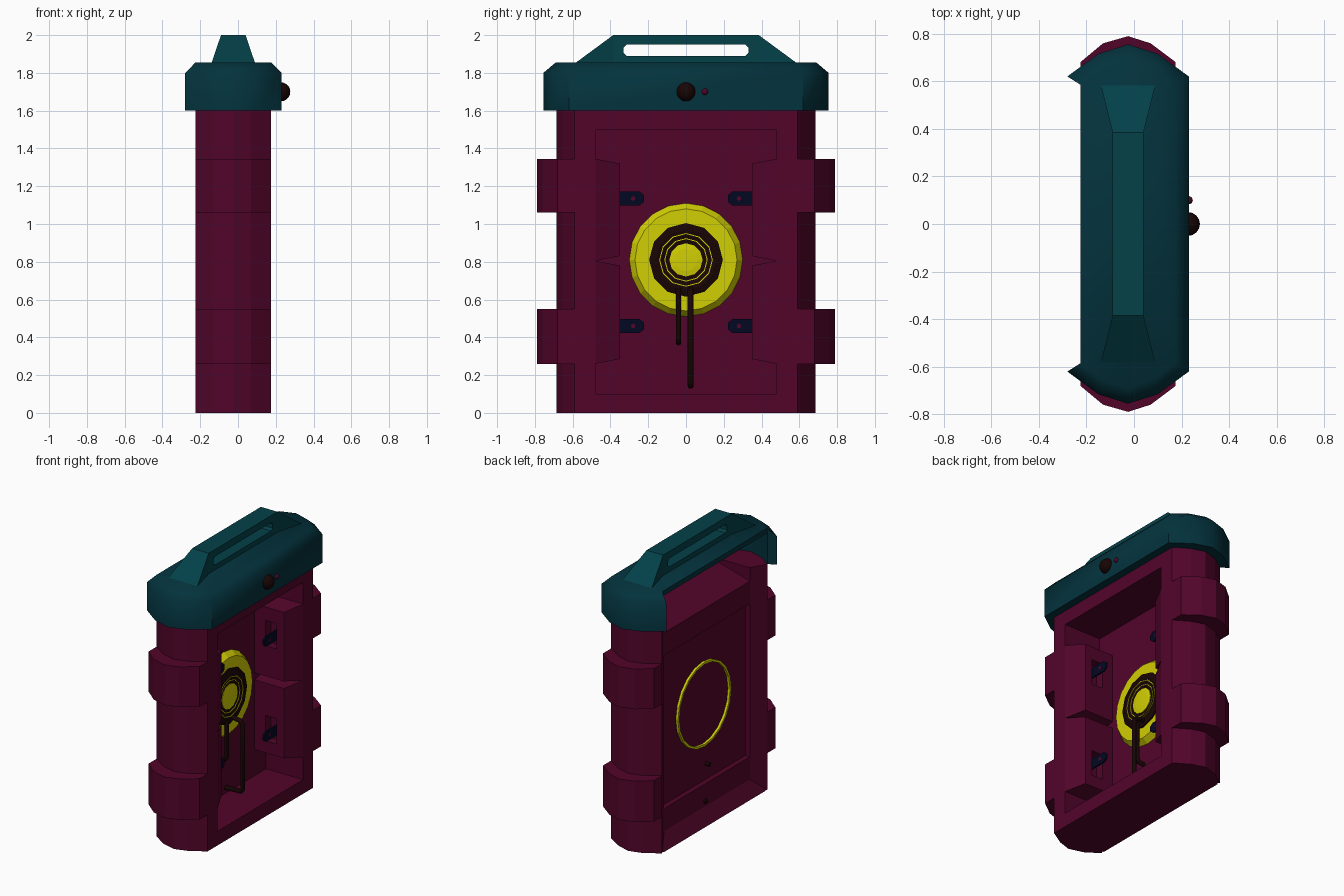
import bpy, bmesh, math
from mathutils import Vector, Matrix

if "Cube" in bpy.data.objects:
    bpy.data.objects.remove(bpy.data.objects["Cube"])


def material(name, r, g, b):
    m = bpy.data.materials.new(name)
    m.use_nodes = True
    m.diffuse_color = (r, g, b, 1)
    node = next(n for n in m.node_tree.nodes if n.type == 'BSDF_PRINCIPLED')
    node.inputs["Base Color"].default_value = (r, g, b, 1)
    node.inputs["Roughness"].default_value = 0.8
    return m


MAROON = material("maroon", .084, .0015, .023)
TEAL = material("dark teal", .001, .032, .046)
LIGHT_TEAL = material("handle teal", .001, .053, .066)
YELLOW = material("yellow", .64, .62, .001)
DARK = material("brown black", .009, .0015, .0012)
NAVY = material("navy", .001, .0025, .016)


def finish(name, bm, mat):
    bmesh.ops.recalc_face_normals(bm, faces=bm.faces[:])
    mesh = bpy.data.meshes.new(name)
    bm.to_mesh(mesh)
    bm.free()
    mesh.materials.append(mat)
    ob = bpy.data.objects.new(name, mesh)
    bpy.context.scene.collection.objects.link(ob)
    return ob


def hull(name, points, mat):
    bm = bmesh.new()
    verts = [bm.verts.new(p) for p in points]
    bmesh.ops.convex_hull(bm, input=verts)
    return finish(name, bm, mat)


def prism(name, outline, axis, low, high, mat):
    """Extrude a 2D outline along an axis; the outline uses the other two in order."""
    def place(p, t):
        c = list(p)
        c.insert(axis, t)
        return c
    bm = bmesh.new()
    face = bm.faces.new([bm.verts.new(place(p, low)) for p in outline])
    geo = bmesh.ops.extrude_face_region(bm, geom=[face])["geom"]
    shift = Vector(place((0, 0), high - low))
    bmesh.ops.translate(bm, vec=shift, verts=[g for g in geo if isinstance(g, bmesh.types.BMVert)])
    # The starting face stays in place when a lone face is extruded only if kept
    bmesh.ops.holes_fill(bm, edges=bm.edges[:], sides=0)
    return finish(name, bm, mat)


def box(name, xs, ys, zs, mat):
    return hull(name, [(x, y, z) for x in xs for y in ys for z in zs], mat)


def lathe(name, profile, sides, mat, z=.81):
    """Spin an (x, radius) profile about an axis parallel to x."""
    bm = bmesh.new()
    verts = [bm.verts.new((x, 0, r)) for x, r in profile]
    edges = [bm.edges.new(pair) for pair in zip(verts, verts[1:])]
    bmesh.ops.spin(bm, geom=verts + edges, cent=(0, 0, 0), axis=(1, 0, 0),
                   angle=math.tau, steps=sides)
    bmesh.ops.remove_doubles(bm, verts=bm.verts[:], dist=.0005)
    bmesh.ops.translate(bm, vec=(0, 0, z), verts=bm.verts[:])
    return finish(name, bm, mat)


def cut(ob, cutter):
    mod = ob.modifiers.new("cut", 'BOOLEAN')
    mod.operation, mod.object, mod.solver = 'DIFFERENCE', cutter, 'EXACT'
    bpy.context.view_layer.update()
    graph = bpy.context.evaluated_depsgraph_get()
    mesh = bpy.data.meshes.new_from_object(ob.evaluated_get(graph))
    ob.modifiers.clear()
    ob.data = mesh
    bpy.data.objects.remove(cutter)


def ball(name, location, radius, mat):
    bm = bmesh.new()
    bmesh.ops.create_uvsphere(bm, u_segments=16, v_segments=10, radius=radius,
                              matrix=Matrix.Translation(location))
    ob = finish(name, bm, mat)
    for p in ob.data.polygons:
        p.use_smooth = True


def wire(name, points, mat):
    curve = bpy.data.curves.new(name, 'CURVE')
    curve.dimensions = '3D'
    curve.bevel_depth, curve.bevel_resolution, curve.use_fill_caps = .016, 1, True
    line = curve.splines.new('POLY')
    line.points.add(len(points) - 1)
    for p, co in zip(line.points, points):
        p.co = (*co, 1)
    curve.materials.append(mat)
    ob = bpy.data.objects.new(name, curve)
    bpy.context.scene.collection.objects.link(ob)


FRONT, BACK, INNER = .175, -.225, -.165
arc = [(FRONT, .59), (.07, .655), (-.025, .685), (-.13, .655), (BACK, .59)]

# Rounded end columns with two thick bands each
for s, side in ((1, "left"), (-1, "right")):
    outline = [(FRONT, .48)] + arc + [(INNER, .48)]
    prism(side + "_column", [(x, s * y) for x, y in outline], 2, 0, 1.6, MAROON)
    band = [(FRONT, .5)] + [(x, y + (.09 if abs(x) > .17 else .104)) for x, y in arc]
    band += [(BACK, .59), (INNER, .5)]
    for z0, z1, level in ((.26, .55, "lower"), (1.06, 1.345, "upper")):
        prism(f"{side}_{level}_band", [(x, s * y) for x, y in band], 2, z0, z1, MAROON)

    # Tapered inner blocks with pockets, each carrying a bracket
    for z0, z1, zc, level in ((.26, .805, .46, "lower"), (.805, 1.345, 1.135, "upper")):
        pts = []
        for x, y, inset in ((-.125, .48, 0), (-.125, .35, .025),
                            (FRONT, .48, 0), (.115, .35, .025)):
            pts += [(x, s * y, z0 + inset), (x, s * y, z1 - inset)]
        block = hull(f"{side}_{level}_block", pts, MAROON)
        cut(block, box("pocket_cutter", (-.03, .058), (s * .3, s * .41),
                       (zc - .09, zc + .09), MAROON))
        tab = [(.42, .036), (.245, .036), (.222, .018)]
        tab += [(y, -z) for y, z in reversed(tab)]
        prism(f"{side}_{level}_bracket", [(s * y, zc + z) for y, z in tab],
              0, .038, .05, NAVY)
        lathe(f"{side}_{level}_bracket_hole", [(.048, 0), (.048, .013), (.052, .013), (.052, 0)],
              6, MAROON, zc).location.y = s * .28

# Sill and head of the recess, the wall behind it and the raised panel in its middle
sill = [(BACK, 0), (FRONT, 0), (FRONT, .1), (INNER, .1)]
prism("bottom_sill", sill, 1, -.57, .57, MAROON)
head = [(FRONT, 1.5), (FRONT, 1.6), (INNER, 1.505), (INNER, 1.5)]
prism("top_head", head, 1, -.485, .485, MAROON)
for z0, z1, level in ((.09, .26, "lower"), (1.345, 1.503, "upper")):
    box(level + "_back_strip", (INNER, -.115), (-.485, .485), (z0, z1), MAROON)
box("back_panel", (-.13, -.115), (-.485, .485), (.24, 1.36), MAROON)

# Round speaker: rim showing on both sides of the panel, dark cone, bright rings
lathe("speaker_rim", [(-.12, .284), (-.147, .284), (-.147, .3), (-.115, .3), (-.075, .27),
                      (-.075, 0)], 20, YELLOW)
lathe("speaker_cone", [(-.08, .195), (-.065, .195), (-.055, .16), (-.068, .1), (-.068, 0)],
      12, DARK)
for r, x in ((.142, -.0589), (.115, -.0648)):
    lathe("speaker_ring", [(x - .005, r), (x + .003, r), (x + .003, r - .005),
                           (x - .005, r - .005)], 12, YELLOW)
lathe("speaker_cap", [(-.075, .088), (-.064, .088), (-.06, .06), (-.058, 0)], 12, YELLOW)

# Two cables leading from the speaker through the panel
wire("long_cable", [(-.07, .025, .655), (0, .025, .645), (.02, .025, .62), (.02, .025, .165),
                    (.005, .025, .145), (-.18, .025, .14)], DARK)
wire("short_cable", [(-.06, -.04, .66), (-.06, -.04, .4), (-.075, -.04, .375),
                     (-.16, -.04, .37)], DARK)

# Open-backed hollow lid: inner wall, rim, outer wall and chamfer, closed by two caps
half = [(-.28, .62), (-.15, .715), (-.025, .755), (.1, .715), (.23, .62)]
half_top = [(BACK, .585), (-.13, .655), (-.025, .69), (.08, .655), (FRONT, .58)]
inside = arc[::-1]
bm = bmesh.new()
rows = []
for z, pts in ((1.82, inside), (1.6, inside), (1.6, half), (1.8, half), (1.855, half_top)):
    loop = pts + [(x, -y) for x, y in reversed(pts)]
    rows.append([bm.verts.new((x, y, z)) for x, y in loop])
for a, b in zip(rows, rows[1:]):
    for i in range(len(a) - 1):
        bm.faces.new((a[i + 1], a[i], b[i], b[i + 1]))
bm.faces.new(rows[0])
bm.faces.new(rows[-1])
for end in (0, -1):
    bm.faces.new([row[end] for row in rows])
bm.faces.new((rows[0][0], rows[-1][0], rows[-1][-1], rows[0][-1]))
lid = finish("lid", bm, TEAL)
bpy.ops.object.select_all(action='DESELECT')
lid.select_set(True)
bpy.context.view_layer.objects.active = lid
bpy.ops.object.shade_smooth_by_angle(angle=math.radians(50))

# Carry handle: slotted bar between two flared ends
grip = (-.09, .04)
bar = box("handle_bar", grip, (-.385, .385), (1.85, 2), LIGHT_TEAL)
slot = [(.315, .03), (.33, .015), (.33, -.015), (.315, -.03)]
slot += [(-y, -z) for y, z in slot]
cut(bar, prism("slot_cutter", [(y, 1.92 + z) for y, z in slot], 0, -.2, .2, LIGHT_TEAL))
for s, side in ((1, "left"), (-1, "right")):
    pts = [(x, s * .385, z) for x in grip for z in (1.85, 2)]
    pts += [(x, s * .585, 1.853) for x in (-.14, .09)]
    hull(side + "_handle_end", pts, LIGHT_TEAL)

# Knob and small light on the lid
ball("lid_knob", (.227, 0, 1.7), .05, DARK)
ball("lid_light", (.23, .1, 1.7), .017, MAROON)
